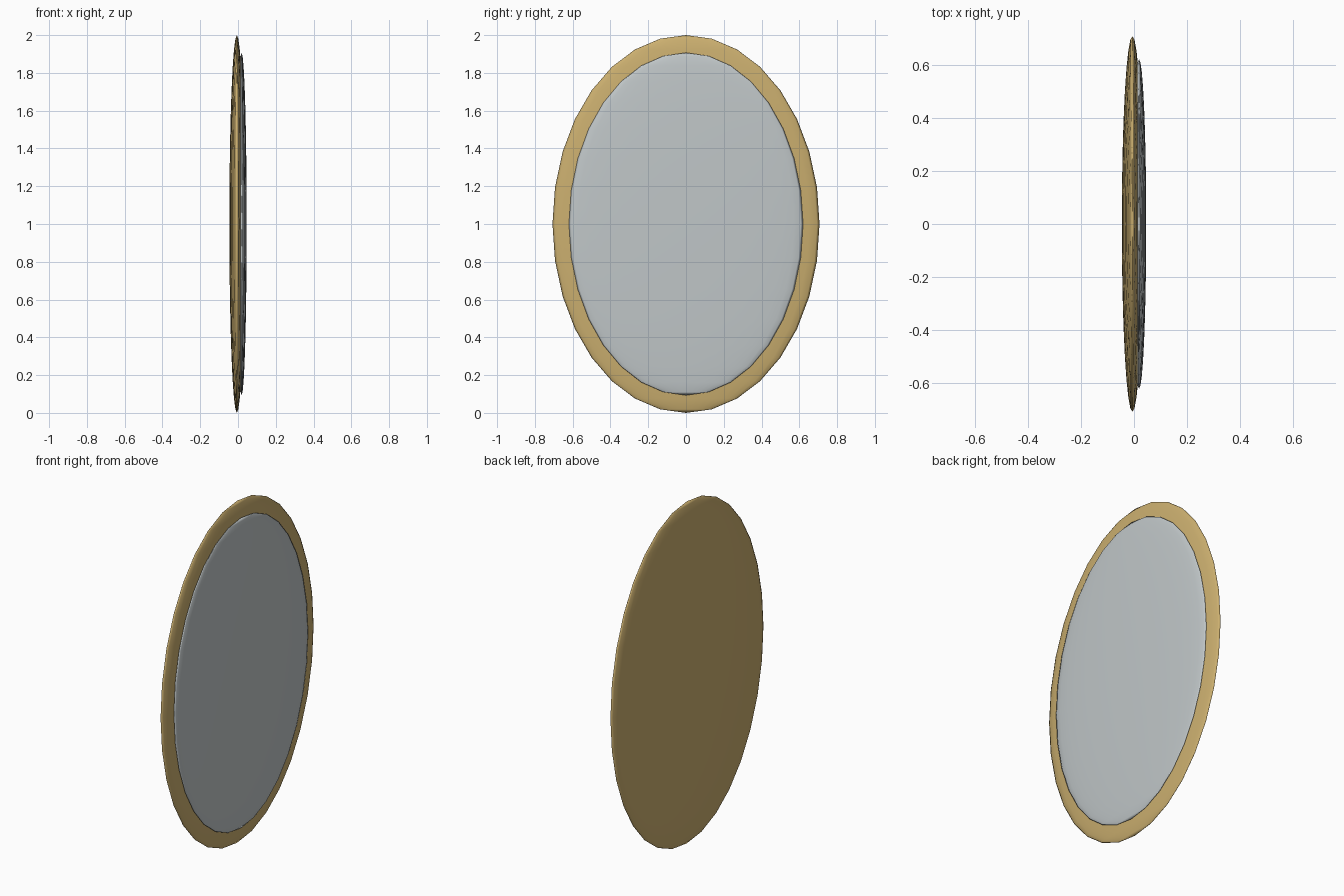
import bpy

cube = bpy.data.objects.get("Cube")
if cube:
    bpy.data.objects.remove(cube, do_unlink=True)


def make_material(name, rgb):
    mat = bpy.data.materials.new(name)
    mat.use_nodes = True
    mat.diffuse_color = (*rgb, 1)
    mat.node_tree.nodes["Principled BSDF"].inputs["Base Color"].default_value = (*rgb, 1)
    return mat


def flat_ellipsoid(name, x, radii, mat):
    bpy.ops.mesh.primitive_uv_sphere_add(segments=32, ring_count=16, radius=1, location=(x, 0, 1))
    obj = bpy.context.object
    obj.name = name
    obj.scale = radii
    bpy.ops.object.transform_apply(location=False, rotation=False, scale=True)
    bpy.ops.object.shade_smooth()
    obj.data.materials.append(mat)
    return obj


gold = make_material("antique gold", (0.60, 0.43, 0.16))
silver = make_material("silver glass", (0.53, 0.57, 0.58))

# Oval frame, with the glass bulging from its left face
flat_ellipsoid("frame", -0.006, (0.040, 0.707, 1.0), gold)
flat_ellipsoid("mirror_glass", 0.019, (0.027, 0.62, 0.907), silver)
